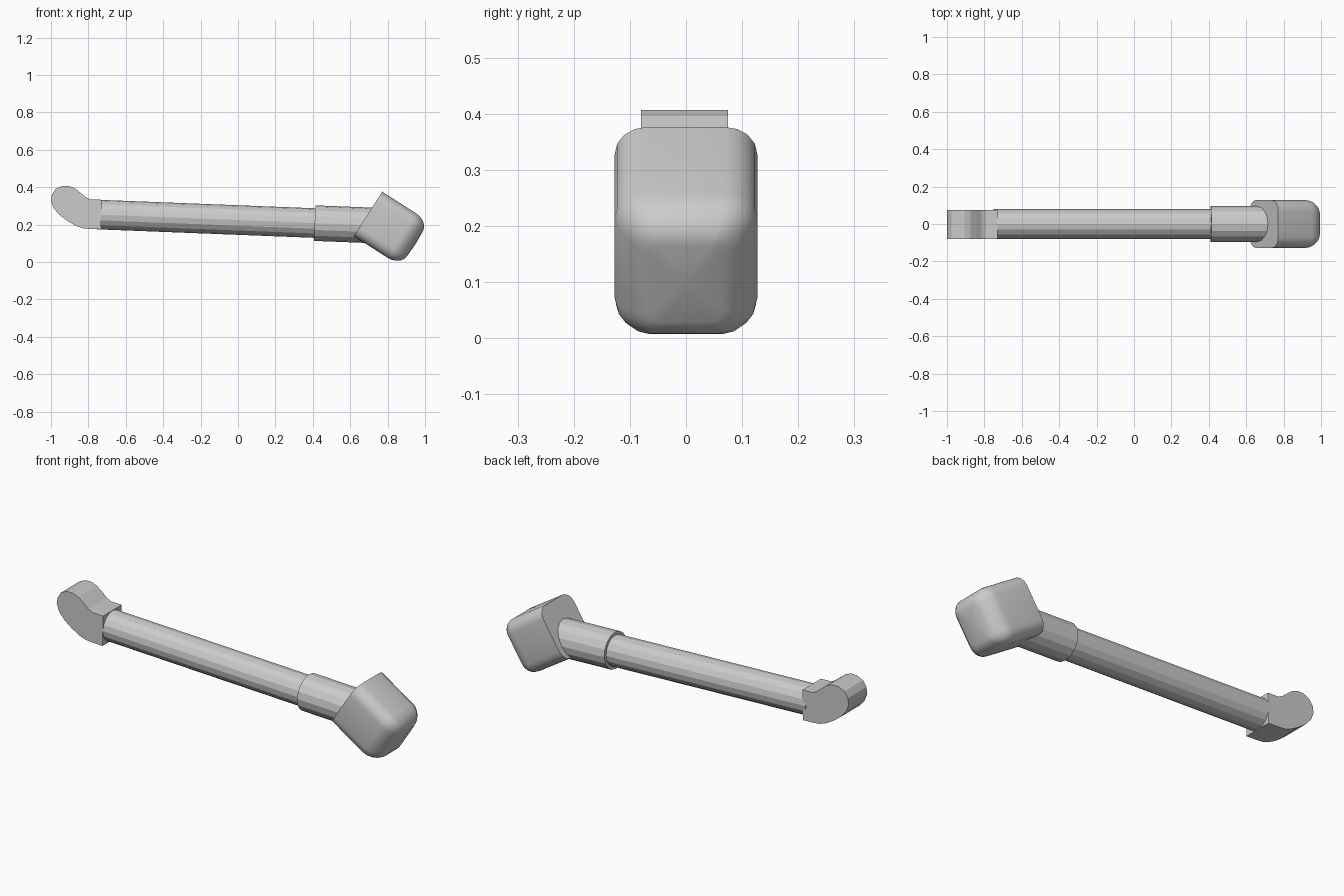
import bpy, bmesh, math
from mathutils import Vector

if "Cube" in bpy.data.objects:
    bpy.data.objects.remove(bpy.data.objects["Cube"])


def make_object(name, bm):
    bmesh.ops.recalc_face_normals(bm, faces=bm.faces[:])
    mesh = bpy.data.meshes.new(name)
    bm.to_mesh(mesh)
    bm.free()
    obj = bpy.data.objects.new(name, mesh)
    bpy.context.collection.objects.link(obj)
    return obj


def smooth(obj, degrees):
    bpy.ops.object.select_all(action='DESELECT')
    obj.select_set(True)
    bpy.context.view_layer.objects.active = obj
    bpy.ops.object.shade_smooth_by_angle(angle=math.radians(degrees))


def rod(name, start, end, radius, sides=16):
    a, b = Vector(start), Vector(end)
    bpy.ops.mesh.primitive_cylinder_add(
        vertices=sides, radius=radius, depth=(b - a).length, location=(a + b) / 2,
        rotation=(b - a).to_track_quat('Z', 'Y').to_euler())
    bpy.context.object.name = name


# Curved hook: side profile extruded across y
profile = [(-0.73, 0.333), (-0.79, 0.335), (-0.815, 0.347), (-0.845, 0.373),
           (-0.875, 0.396), (-0.905, 0.407), (-0.94, 0.407), (-0.975, 0.391),
           (-0.995, 0.36), (-1.0, 0.325), (-0.985, 0.287), (-0.955, 0.252),
           (-0.91, 0.218), (-0.865, 0.193), (-0.83, 0.181), (-0.79, 0.177),
           (-0.733, 0.175)]
bm = bmesh.new()
face = bm.faces.new([bm.verts.new((x, -0.08, z)) for x, z in profile])
ext = bmesh.ops.extrude_face_region(bm, geom=[face])
bmesh.ops.translate(bm, vec=(0, 0.155, 0),
                    verts=[v for v in ext['geom'] if isinstance(v, bmesh.types.BMVert)])
make_object("hook_end", bm)

# Long shaft and the wider sleeve
rod("shaft", (-0.75, 0, 0.254), (0.45, 0, 0.207), 0.079)
rod("sleeve", (0.41, 0, 0.208), (0.72, 0, 0.196), 0.095)

# Tilted head: rounded-rectangle rings swept along its axis, rounded at the far end
tilt = math.radians(-32.6)
axis = Vector((math.cos(tilt), 0, math.sin(tilt)))
up = Vector((-math.sin(tilt), 0, math.cos(tilt)))
origin = Vector((0.695, 0, 0.2575))
half_w, half_h, corner, steps = 0.127, 0.141, 0.057, 4


def head_ring(bm, dist, inset, bulge):
    r = max(corner - inset * 0.6, 0.012)
    cw, ch = half_w - inset - r, half_h - inset - r
    verts = []
    for q, (sy, su) in enumerate([(1, 1), (-1, 1), (-1, -1), (1, -1)]):
        for i in range(steps + 1):
            a = math.pi / 2 * (q + i / steps)
            y, u = sy * cw + r * math.cos(a), su * ch + r * math.sin(a)
            d = dist - bulge * (y / half_w) ** 2
            verts.append(bm.verts.new(origin + axis * d + up * u + Vector((0, y, 0))))
    return verts


bm = bmesh.new()
rings = [head_ring(bm, 0, 0, 0)]
for k in range(6):
    a = math.radians(90 * k / 5)
    rings.append(head_ring(bm, 0.215 + 0.086 * math.sin(a),
                           0.06 * (1 - math.cos(a)), 0.025 * math.sin(a)))
for lo, hi in zip(rings, rings[1:]):
    n = len(lo)
    for i in range(n):
        bm.faces.new((lo[i], lo[(i + 1) % n], hi[(i + 1) % n], hi[i]))
bm.faces.new(rings[0])
# Far face closed in strips so the slight bulge stays symmetric
last = rings[-1]
n = len(last)
hub = bm.verts.new(origin + axis * 0.301)
for i in range(n):
    bm.faces.new((last[i], last[(i + 1) % n], hub))
smooth(make_object("head", bm), 30)
